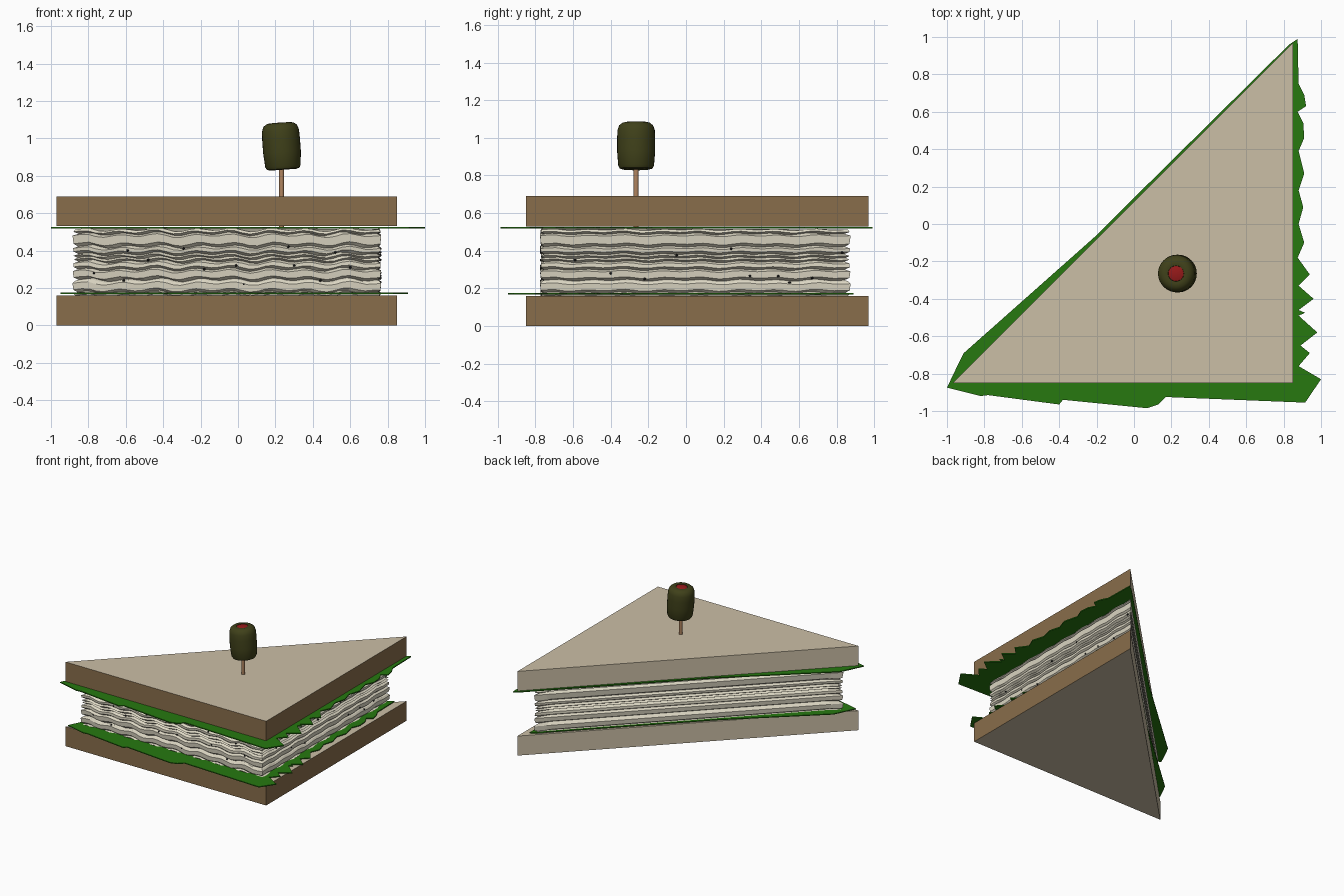
import bpy, bmesh, math
from mathutils import Vector

if "Cube" in bpy.data.objects:
    bpy.data.objects.remove(bpy.data.objects["Cube"])


def material(name, rgb):
    m = bpy.data.materials.new(name)
    m.diffuse_color = (*rgb, 1)
    m.use_nodes = True
    m.node_tree.nodes["Principled BSDF"].inputs["Base Color"].default_value = m.diffuse_color
    return m


CRUMB = material("crumb", (0.60, 0.52, 0.38))
CRUST = material("crust", (0.25, 0.155, 0.07))
GREEN = material("leaf_green", (0.02, 0.19, 0.005))
CREAM = material("cream", (0.72, 0.68, 0.55))
PEPPER = material("pepper_black", (0.02, 0.02, 0.02))
OLIVE = material("olive_green", (0.05, 0.052, 0.01))
RED = material("pimento_red", (0.30, 0.01, 0.01))
WOOD = material("wood", (0.45, 0.24, 0.12))


def make(name, bm, *mats):
    bmesh.ops.recalc_face_normals(bm, faces=bm.faces)
    me = bpy.data.meshes.new(name)
    bm.to_mesh(me)
    bm.free()
    for m in mats:
        me.materials.append(m)
    ob = bpy.data.objects.new(name, me)
    bpy.context.collection.objects.link(ob)
    return ob


def prism_mesh(outline, z0, z1):
    bm = bmesh.new()
    face = bm.faces.new([bm.verts.new((x, y, z0)) for x, y in outline])
    res = bmesh.ops.extrude_face_region(bm, geom=[face])
    for v in res["geom"]:
        if isinstance(v, bmesh.types.BMVert):
            v.co.z = z1
    if not face.is_valid or face not in bm.faces[:]:
        bmesh.ops.holes_fill(bm, edges=bm.edges, sides=0)
    bmesh.ops.recalc_face_normals(bm, faces=bm.faces)
    return bm


def smooth(ob, angle=40):
    bpy.ops.object.select_all(action="DESELECT")
    ob.select_set(True)
    bpy.context.view_layer.objects.active = ob
    bpy.ops.object.shade_smooth_by_angle(angle=math.radians(angle))


# Bread slices: crust on the front and right edges, crumb elsewhere
TRI = [(-0.97, -0.85), (0.85, -0.85), (0.85, 0.97)]
for name, z0, z1 in (("bottom_bread", 0, 0.16), ("top_bread", 0.53, 0.69)):
    bm = prism_mesh(TRI, z0, z1)
    for f in bm.faces:
        f.normal_update()
        f.material_index = int(f.normal.y < -0.9 or f.normal.x > 0.9)
    make(name, bm, CRUMB, CRUST)

# Lettuce sheets with a ragged outline; the lower one is a smaller copy
LEAF = [(-1, -0.875), (-0.82, -0.92), (-0.78, -0.915), (-0.4, -0.965),
        (-0.38, -0.94), (0.07, -0.985), (0.13, -0.965), (0.17, -0.925),
        (0.915, -0.955), (1, -0.83), (0.88, -0.76), (0.94, -0.69),
        (0.89, -0.65), (0.98, -0.58), (0.88, -0.49), (0.915, -0.475),
        (0.88, -0.46), (0.96, -0.40), (0.88, -0.33), (0.94, -0.27),
        (0.875, -0.18), (0.91, -0.1), (0.88, 0), (0.905, 0.09), (0.88, 0.18),
        (0.91, 0.27), (0.88, 0.39), (0.91, 0.46), (0.905, 0.54), (0.875, 0.6),
        (0.92, 0.63), (0.91, 0.69), (0.88, 0.75), (0.875, 0.99), (0.83, 0.96),
        (0, 0.14), (-0.2, -0.06), (-0.91, -0.69), (-0.95, -0.77)]
make("upper_lettuce", prism_mesh(LEAF, 0.519, 0.527), GREEN)
low = [(x * 0.93 - 0.02, y * 0.93 - 0.03) for x, y in LEAF]
make("lower_lettuce", prism_mesh(low, 0.168, 0.175), GREEN)

# Filling: stacked wavy layers, rows of (height, inset)
ROWS = [(0.160, 0.010), (0.172, 0.002), (0.178, 0.018), (0.190, 0.003),
        (0.225, 0.000), (0.238, 0.010), (0.244, 0.022), (0.256, 0.004),
        (0.290, 0.001), (0.300, 0.020), (0.312, 0.003), (0.332, 0.004),
        (0.342, 0.022), (0.352, 0.005), (0.362, 0.018), (0.372, 0.004),
        (0.382, 0.022), (0.394, 0.004), (0.412, 0.002), (0.422, 0.020),
        (0.436, 0.004), (0.480, 0.000), (0.490, 0.022), (0.500, 0.003),
        (0.512, 0.010)]
N = 40


def ring(z, d, phase):
    a = Vector((-0.885 + 1.5 * d, -0.775 + d))
    b = Vector((0.765 - d, -0.775 + d))
    c = Vector((0.765 - d, 0.875 - 1.5 * d))
    pts = []
    for p, q, amp in ((a, b, 0.008), (b, c, 0.004)):
        for i in range(N):
            s = i / N * 1.65
            w = math.sin(s * 31 + phase) + 0.5 * math.sin(s * 17 + 1)
            co = p.lerp(q, i / N)
            pts.append((co.x, co.y, z + amp * w * min(1, i / 2)))
    pts.append((c.x, c.y, z))
    for t in (0.04, 0.96):
        co = c.lerp(a, t)
        pts.append((co.x + d * 0.6, co.y - d * 0.6, z))
    return pts


bm = bmesh.new()
rings = []
for k, (z, d) in enumerate(ROWS):
    rings.append([bm.verts.new(p) for p in ring(z, d, 0.5 * math.sin(k * 0.9))])
for r0, r1 in zip(rings, rings[1:]):
    for i in range(len(r0)):
        j = (i + 1) % len(r0)
        bm.faces.new((r0[i], r0[j], r1[j], r1[i]))
bm.faces.new(rings[0])
bm.faces.new(rings[-1])
make("filling", bm, CREAM)

# Pepper specks on the two crust-side faces
FRONT = [(-.77, .28), (-.61, .24), (-.59, .4), (-.48, .35), (-.29, .41),
         (-.18, .3), (-.01, .32), (.03, .22), (.27, .42), (.3, .32),
         (.44, .24), (.52, .39), (.6, .31)]
RIGHT = [(-.59, .35), (-.4, .28), (-.22, .25), (-.05, .375), (.24, .41),
         (.34, .265), (.49, .265), (.55, .23), (.67, .255), (.83, .39)]
bm = bmesh.new()
for co in [(x, -0.77, z) for x, z in FRONT] + [(0.76, y, z) for y, z in RIGHT]:
    res = bmesh.ops.create_icosphere(bm, subdivisions=1, radius=0.008)
    bmesh.ops.translate(bm, verts=res["verts"], vec=co)
make("pepper_specks", bm, PEPPER)


def lathe(name, profile, mat, loc, tilt=0):
    bm = bmesh.new()
    vs = [bm.verts.new((r, 0, z)) for r, z in profile]
    es = [bm.edges.new(e) for e in zip(vs, vs[1:])]
    bmesh.ops.spin(bm, geom=vs + es, axis=(0, 0, 1), cent=(0, 0, 0),
                   angle=2 * math.pi, steps=32)
    bmesh.ops.remove_doubles(bm, verts=bm.verts, dist=1e-5)
    ob = make(name, bm, mat)
    ob.location = loc
    ob.rotation_euler.y = tilt
    smooth(ob)
    return ob


# Olive with pimento, tilted on its pick
TILT = math.radians(-4)
AT = (0.233, -0.265, 0.957)
lathe("olive", [(0, -0.125), (0.07, -0.125), (0.087, -0.12), (0.095, -0.105),
                (0.101, -0.03), (0.101, 0.04), (0.099, 0.085), (0.09, 0.11),
                (0.073, 0.123), (0.055, 0.127), (0.042, 0.125), (0.04, 0.10),
                (0, 0.10)], OLIVE, AT, TILT)
lathe("pimento", [(0, 0.09), (0.041, 0.09), (0.041, 0.122), (0.025, 0.127),
                  (0, 0.128)], RED, AT, TILT)
lathe("cocktail_pick", [(0, 0.45), (0.013, 0.5), (0.013, 0.88), (0, 0.88)],
      WOOD, (0.233, -0.265, 0))
